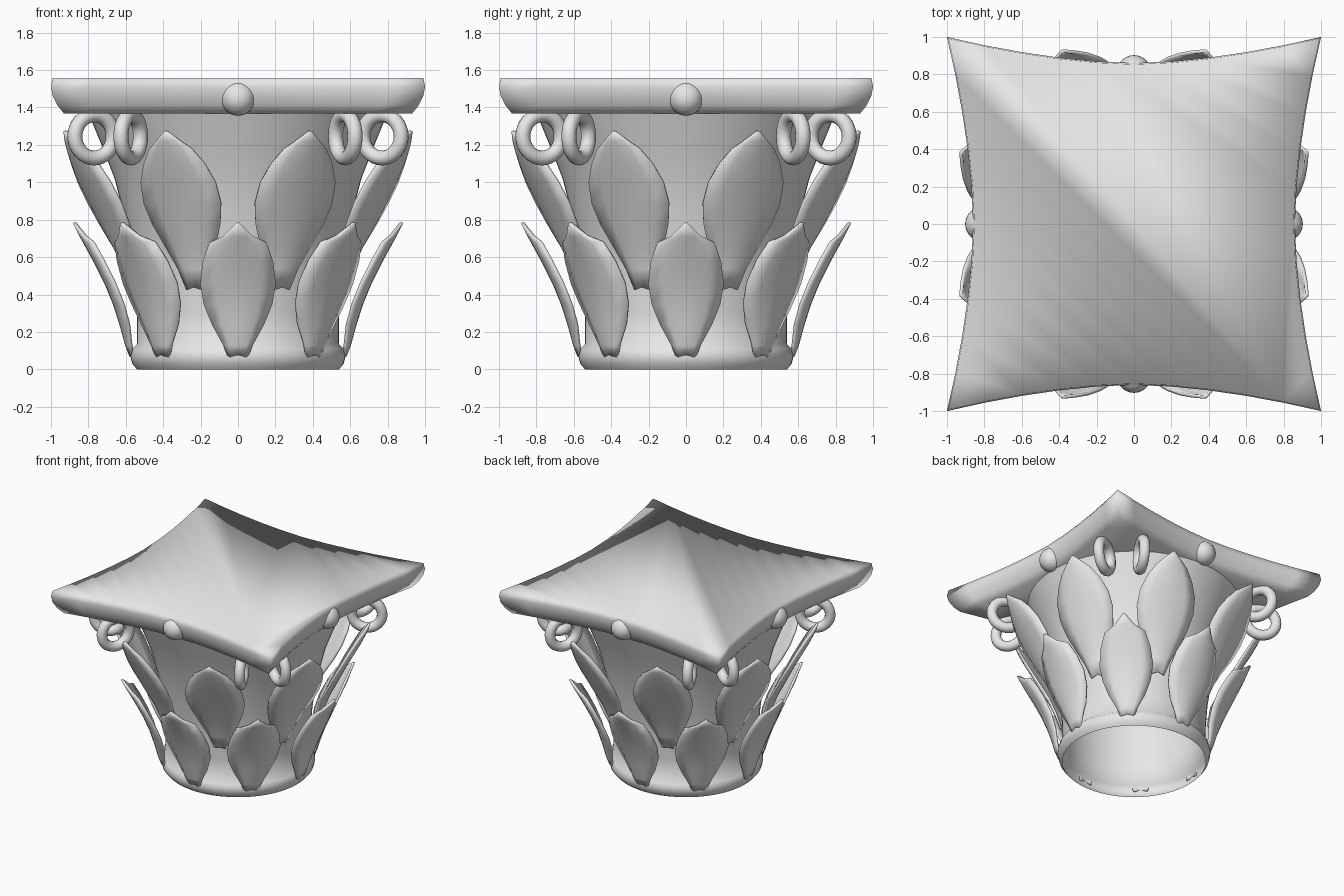
import bpy, bmesh
from math import pi, sin, cos, radians

if "Cube" in bpy.data.objects:
    bpy.data.objects.remove(bpy.data.objects["Cube"], do_unlink=True)

stone = bpy.data.materials.new("grey_stone")
stone.use_nodes = True
GREY = (0.8, 0.8, 0.8, 1)
stone.diffuse_color = GREY
stone.node_tree.nodes["Principled BSDF"].inputs["Base Color"].default_value = GREY


def add_object(name, mesh):
    obj = bpy.data.objects.new(name, mesh)
    bpy.context.collection.objects.link(obj)
    return obj


def loft(name, rows, closed=True, caps=False):
    """Smooth skin through rows of points."""
    bm = bmesh.new()
    rings = [[bm.verts.new(p) for p in row] for row in rows]
    n = len(rings[0])
    for low, high in zip(rings, rings[1:]):
        for i in range(n if closed else n - 1):
            j = (i + 1) % n
            bm.faces.new((low[i], low[j], high[j], high[i]))
    if caps:
        bm.faces.new(rings[0][::-1])
        bm.faces.new(rings[-1])
    for f in bm.faces:
        f.smooth = True
    mesh = bpy.data.meshes.new(name)
    bm.to_mesh(mesh)
    bm.free()
    mesh.materials.append(stone)
    return mesh


# Bell: open flared drum with a rounded foot (radius, height)
bell = [(0.54, 0), (0.565, 0.03), (0.575, 0.07), (0.565, 0.11), (0.54, 0.135),
        (0.54, 0.3), (0.555, 0.5), (0.59, 0.75), (0.66, 1.02), (0.73, 1.2), (0.8, 1.37)]
SIDES = 64
add_object("bell", loft("bell", [
    [(r * cos(2 * pi * k / SIDES), r * sin(2 * pi * k / SIDES), z) for k in range(SIDES)]
    for r, z in bell]))

# Abacus: square slab with concave sides and an undercut lower edge
STEPS = 10
outline = []
for side in range(4):
    c, s = cos(side * pi / 2), sin(side * pi / 2)
    for k in range(STEPS):
        x = -1 + 2 * k / STEPS
        y = -(0.86 + 0.14 * abs(x) ** 1.7)
        outline.append((x * c - y * s, x * s + y * c))
slab = [(0.93, 1.367), (0.965, 1.41), (0.99, 1.46), (1, 1.51), (0.992, 1.557)]
add_object("abacus", loft("abacus", [[(x * f, y * f, z) for x, y in outline]
                                     for f, z in slab], caps=True))


def leaf_row(name, stations, first_angle, bow):
    """Eight leaves around the bell; stations hold (radius, height, half width)."""
    cols = [-1, -0.6, -0.25, 0, 0.25, 0.6, 1]
    rows = []
    for i, (r, z, w) in enumerate(stations):
        drop = 0.015 if i == 0 else 0
        rows.append([(r - bow * u * u * min(1, w / 0.15), w * u, z - drop * abs(u))
                     for u in cols])
    mesh = loft(name, rows, closed=False)
    for k in range(8):
        leaf = add_object(f"{name}_{k + 1}", mesh)
        leaf.rotation_euler.z = first_angle + k * pi / 4
        solid = leaf.modifiers.new("thickness", "SOLIDIFY")
        solid.thickness = 0.018
        solid.offset = 0


leaf_row("lower_leaf", [
    (0.575, 0.08, 0.05), (0.595, 0.13, 0.075), (0.625, 0.24, 0.135), (0.66, 0.35, 0.18),
    (0.705, 0.46, 0.2), (0.765, 0.58, 0.185), (0.82, 0.68, 0.15), (0.84, 0.715, 0.075),
    (0.875, 0.785, 0.004)], 0, 0.045)
leaf_row("upper_leaf", [
    (0.61, 0.44, 0.045), (0.645, 0.54, 0.085), (0.69, 0.65, 0.14), (0.755, 0.78, 0.195),
    (0.81, 0.89, 0.222), (0.87, 1.0, 0.215), (0.925, 1.1, 0.175), (0.965, 1.18, 0.12),
    (0.985, 1.225, 0.065), (1.0, 1.275, 0.006)], pi / 8, 0.04)


def finish(name):
    obj = bpy.context.object
    obj.name = name
    obj.data.materials.append(stone)
    bpy.ops.object.shade_smooth()


for k in range(4):
    # Ball in the middle of each abacus side
    a = k * pi / 2
    bpy.ops.mesh.primitive_uv_sphere_add(segments=24, ring_count=16, radius=0.093,
                                         location=(0.81 * cos(a), 0.81 * sin(a), 1.45))
    finish(f"side_ball_{k + 1}")
    # Pair of splayed scroll rings under each corner
    for side in (-1, 1):
        corner = a + pi / 4
        place = corner + side * radians(8.3)
        bpy.ops.mesh.primitive_torus_add(
            major_segments=32, minor_segments=12, major_radius=0.115, minor_radius=0.04,
            location=(0.96 * cos(place), 0.96 * sin(place), 1.245),
            rotation=(pi / 2, 0, corner + side * radians(18)))
        finish(f"scroll_ring_{k + 1}_{'left' if side > 0 else 'right'}")
